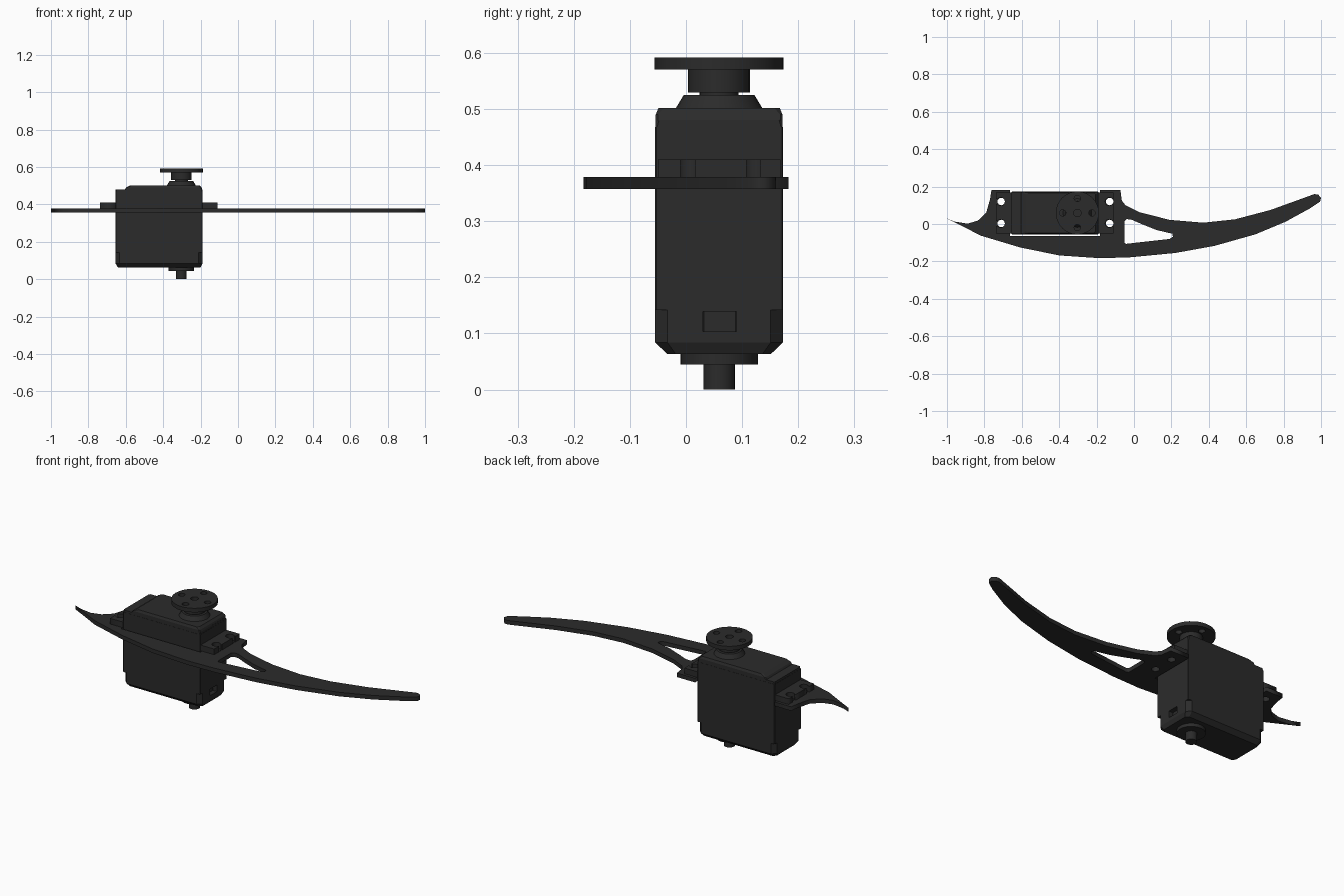
import bpy, bmesh
from math import sin, cos, pi, radians

if "Cube" in bpy.data.objects:
    bpy.data.objects.remove(bpy.data.objects["Cube"])

AX, AY = -0.303, 0.059            # output shaft axis
X0, X1, Y0, Y1 = -0.655, -0.19, -0.055, 0.173   # servo case footprint

dark = bpy.data.materials.new("dark_plastic")
dark.diffuse_color = (0.024, 0.024, 0.024, 1)
dark.use_nodes = True
dark.node_tree.nodes["Principled BSDF"].inputs["Base Color"].default_value = dark.diffuse_color


def circle(cx, cy, r, n=20, a0=0.0, a1=2 * pi):
    full = abs(a1 - a0 - 2 * pi) < 1e-6
    d = n if full else n - 1
    return [(cx + r * cos(a0 + (a1 - a0) * i / d), cy + r * sin(a0 + (a1 - a0) * i / d))
            for i in range(n)]


def sheet(name, loops, z0, z1):
    """Flat plate from an outline and hole loops."""
    cu = bpy.data.curves.new(name, 'CURVE')
    cu.dimensions, cu.fill_mode = '2D', 'BOTH'
    cu.extrude = (z1 - z0) / 2
    for pts in loops:
        s = cu.splines.new('POLY')
        s.points.add(len(pts) - 1)
        for p, (x, y) in zip(s.points, pts):
            p.co = (x, y, 0, 1)
        s.use_cyclic_u = True
    ob = bpy.data.objects.new(name, cu)
    ob.location.z = (z0 + z1) / 2
    bpy.context.collection.objects.link(ob)
    bpy.ops.object.select_all(action='DESELECT')
    bpy.context.view_layer.objects.active = ob
    ob.select_set(True)
    bpy.ops.object.convert(target='MESH')
    ob = bpy.context.object
    ob.data.materials.clear()
    ob.data.materials.append(dark)
    return ob


def loft(name, rings):
    """Closed solid through stacked rings: (loop, z)."""
    bm = bmesh.new()
    vs = [[bm.verts.new((x, y, z)) for x, y in loop] for loop, z in rings]
    n = len(vs[0])
    for a, b in zip(vs, vs[1:]):
        for i in range(n):
            j = (i + 1) % n
            bm.faces.new((a[i], a[j], b[j], b[i]))
    bm.faces.new(vs[0][::-1])
    bm.faces.new(vs[-1])
    bmesh.ops.recalc_face_normals(bm, faces=bm.faces)
    me = bpy.data.meshes.new(name)
    bm.to_mesh(me)
    bm.free()
    me.materials.append(dark)
    ob = bpy.data.objects.new(name, me)
    bpy.context.collection.objects.link(ob)
    return ob


def rect(x0, x1, y0, y1, c=0.002):
    """Rectangle with cut corners."""
    return [(x0 + c, y0), (x1 - c, y0), (x1, y0 + c), (x1, y1 - c),
            (x1 - c, y1), (x0 + c, y1), (x0, y1 - c), (x0, y0 + c)]


def turned(name, profile, n=24):
    ob = loft(name, [(circle(AX, AY, r, n), z) for r, z in profile])
    bpy.context.view_layer.objects.active = ob
    ob.select_set(True)
    bpy.ops.object.shade_smooth_by_angle(angle=radians(30))
    ob.select_set(False)
    return ob


screws = [(x, y) for x in (-0.71, -0.13) for y in (0.003, 0.12)]

# Curved arm plate with open servo cutout, triangular window and screw holes
outline = [(-1, 0.03), (-0.96, 0.013), (-0.89, 0.002), (-0.835, 0.018), (-0.79, 0.06),
           (-0.77, 0.13), (-0.762, 0.183), (-0.662, 0.183), (-0.662, -0.063),
           (-0.183, -0.063), (-0.183, 0.183), (-0.073, 0.183), (-0.065, 0.125),
           (-0.045, 0.1), (0.03, 0.063), (0.19, 0.022), (0.37, 0.007), (0.54, 0.025),
           (0.73, 0.075), (0.86, 0.122), (0.965, 0.16), (0.985, 0.157), (1, 0.14),
           (0.995, 0.12), (0.94, 0.083), (0.81, 0.012), (0.65, -0.055), (0.43, -0.117),
           (0.22, -0.155), (-0.02, -0.178), (-0.18, -0.183), (-0.4, -0.168),
           (-0.61, -0.125), (-0.82, -0.062), (-0.93, -0.005)]
window = [(-0.052, 0.015), (-0.052, -0.1), (-0.042, -0.106), (0.19, -0.08), (0.208, -0.068),
          (0.205, -0.052), (0.12, -0.032), (0.04, 0.0), (-0.015, 0.024), (-0.04, 0.026)]
sheet("arm_plate", [outline, window] + [circle(x, y, 0.02, 16) for x, y in screws], 0.357, 0.379)

# Mounting ears with keyhole slots open at the outer end
for side, name in ((-1, "left_mounting_ear"), (1, "right_mounting_ear")):
    mid = (X0 + X1) / 2
    pts = [(0.22, -0.05), (0.314, -0.05)]
    for y in (0.003, 0.12):
        arc = circle(0.29, y, 0.022, 13, radians(-35), radians(-325))
        pts += [(0.314, y - 0.0126)] + arc + [(0.314, y + 0.0126)]
    pts += [(0.314, 0.168), (0.22, 0.168)]
    sheet(name, [[(mid + side * x, y) for x, y in pts]], 0.379, 0.41)

# Main case with notched lower corners and a cable recess
case = loft("servo_case", [(rect(X0, X1, Y0, Y1, 0.022), 0.085), (rect(X0, X1, Y0, Y1, 0.022), 0.142),
                           (rect(X0, X1, Y0, Y1), 0.142), (rect(X0, X1, Y0, Y1), 0.468)])
cutter = loft("recess_cutter", [(rect(-0.215, -0.17, 0.03, 0.09), 0.103),
                                (rect(-0.215, -0.17, 0.03, 0.09), 0.139)])
cutter.hide_render = True
cutter.hide_set(True)
cut = case.modifiers.new("recess", 'BOOLEAN')
cut.object, cut.operation, cut.solver = cutter, 'DIFFERENCE', 'EXACT'
bpy.context.view_layer.objects.active = case
bpy.ops.object.modifier_apply(modifier=cut.name)
bpy.data.objects.remove(cutter)

# Bottom cover, gear lid and raised lid top
loft("bottom_cover", [(rect(-0.642, -0.2, -0.033, 0.151, 0.015), 0.063),
                      (rect(X0, X1, Y0, Y1, 0.022), 0.084), (rect(X0, X1, Y0, Y1, 0.022), 0.086)])
loft("gear_lid", [(rect(X0 + .001, X1 - .001, Y0 + .001, Y1 - .001), 0.466),
                  (rect(X0 + .001, X1 - .001, Y0 + .001, Y1 - .001, 0.006), 0.48)])
loft("lid_top", [(rect(-0.605, X1 - .001, Y0 + .001, Y1 - .001, 0.004), 0.479),
                 (rect(-0.598, -0.195, Y0 + .001, Y1 - .001, 0.004), 0.49),
                 (rect(-0.577, -0.205, -0.049, 0.167, 0.01), 0.502)])

# Shaft collar, hub, lower pivot boss and pin
turned("shaft_collar", [(0.078, 0.5), (0.063, 0.525)])
turned("horn_hub", [(0.035, 0.52), (0.035, 0.529), (0.055, 0.529), (0.055, 0.57)])
turned("pivot_boss", [(0.069, 0.045), (0.069, 0.066)])
turned("pivot_pin", [(0.028, 0.0), (0.028, 0.047)])

# Round horn with four bolt holes around a centre hole
bolts = [circle(AX + 0.078 * cos(i * pi / 2), AY + 0.078 * sin(i * pi / 2), 0.017, 14) for i in range(4)]
sheet("round_horn", [circle(AX, AY, 0.115, 32), circle(AX, AY, 0.02, 14)] + bolts, 0.57, 0.592)
